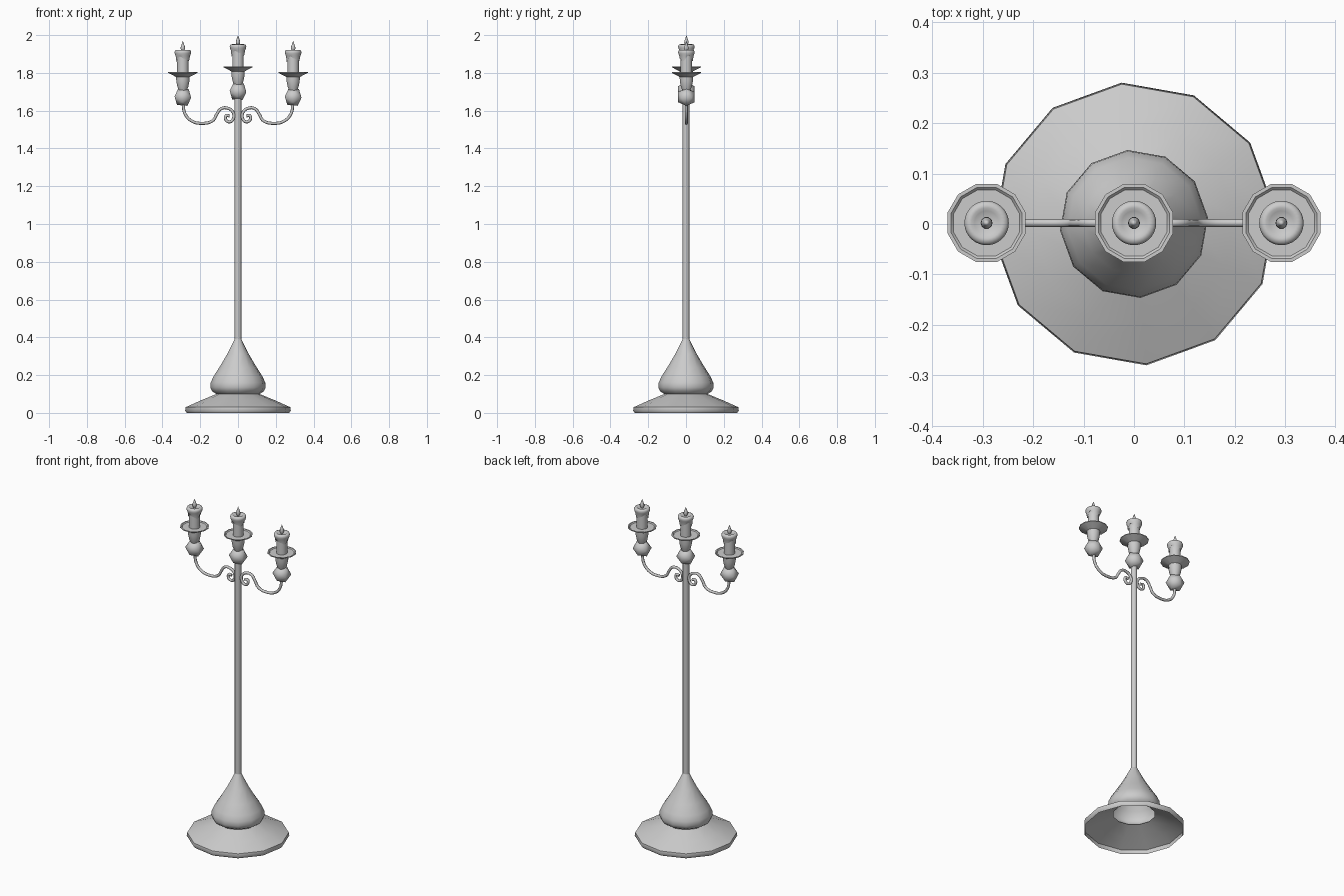
import bpy, bmesh, math
from mathutils import Matrix

if "Cube" in bpy.data.objects:
    bpy.data.objects.remove(bpy.data.objects["Cube"])

metal = bpy.data.materials.new("grey_metal")
GREY = (0.6, 0.6, 0.6, 1)
metal.diffuse_color = GREY
metal.use_nodes = True
metal.node_tree.nodes["Principled BSDF"].inputs["Base Color"].default_value = GREY


def finish(name, bm, loc=(0, 0, 0), angle=50):
    mesh = bpy.data.meshes.new(name)
    bm.to_mesh(mesh)
    bm.free()
    ob = bpy.data.objects.new(name, mesh)
    bpy.context.collection.objects.link(ob)
    ob.location = loc
    mesh.materials.append(metal)
    bpy.ops.object.select_all(action='DESELECT')
    ob.select_set(True)
    bpy.context.view_layer.objects.active = ob
    bpy.ops.object.shade_smooth_by_angle(angle=math.radians(angle))
    return ob


def lathe(name, profile, sides, turn=0, loc=(0, 0, 0), angle=50, warp=None):
    """Revolve (radius, height) points listed bottom to top on the outside."""
    bm = bmesh.new()
    rings = []
    for i, (r, z) in enumerate(profile):
        if r == 0:
            rings.append([bm.verts.new((0, 0, z))] * sides)
            continue
        ring = []
        for k in range(sides):
            a = math.radians(turn) + math.tau * k / sides
            dz = warp(a) if warp and i == 0 else 0
            ring.append(bm.verts.new((r * math.cos(a), r * math.sin(a), z + dz)))
        rings.append(ring)
    for low, high in zip(rings, rings[1:]):
        for k in range(sides):
            n = (k + 1) % sides
            corners = [low[k], low[n], high[n], high[k]]
            bm.faces.new(list(dict.fromkeys(corners)))
    return finish(name, bm, loc, angle)


# Hollow foot and the drop-shaped body above it
lathe("foot", [(.272, 0), (.281, .012), (.278, .03), (.2, .065), (.115, .1)], 12, 5)
lathe("body", [(.115, .1), (.138, .115), (.147, .135), (.145, .16), (.132, .19),
               (.1, .24), (.058, .31), (.018, .39)], 12, 5)

# Pole
lathe("pole", [(.018, .37), (.018, 1.68), (0, 1.68)], 12)


def drips(a):
    return .012 * math.sin(3 * a + .6) + .006 * math.sin(5 * a)


def candle_holder(side, x, z):
    """Bulb, cup, drip plate, candle and flame; z is the plate height."""
    at = (x, .002, z)
    # Low-poly bulb, tipped over
    bm = bmesh.new()
    bmesh.ops.create_icosphere(bm, subdivisions=1, radius=.052,
                               matrix=Matrix.Rotation(math.radians(-27), 4, 'Y'))
    finish(side + "_bulb", bm, (x, .002, z - .13), 60)
    lathe(side + "_cup", [(.022, -.095), (.03, -.075), (.036, -.045), (.037, -.015)],
          12, 15, at)
    lathe(side + "_drip_plate", [(0, -.025), (.034, -.025), (.08, -.002), (.08, .002),
                                 (.073, .002), (.068, -.003), (0, -.003)], 12, 15, at, 25)
    lathe(side + "_candle", [(.03, -.005), (.03, .1)], 24, 0, at)
    lathe(side + "_melted_wax", [(.035, .072), (.038, .088), (.043, .1), (.044, .11),
                                 (.04, .118), (.03, .12), (.024, .115), (0, .113)],
          30, 0, at, 60, drips)
    lathe(side + "_flame", [(.005, .11), (.012, .126), (.011, .137), (.006, .151),
                            (0, .168)], 10, 0, at, 60)


candle_holder("middle", 0, 1.832)
candle_holder("left", .292, 1.802)
candle_holder("right", -.292, 1.802)

# Scrolled arms, curling in beside the pole
PATH = [(.29, 1.64), (.282, 1.587), (.248, 1.547), (.185, 1.533), (.133, 1.548),
        (.112, 1.582), (.09, 1.61), (.058, 1.614), (.028, 1.594), (.023, 1.563),
        (.043, 1.541), (.065, 1.553), (.062, 1.574), (.044, 1.572)]
for side, sign in (("left", 1), ("right", -1)):
    curve = bpy.data.curves.new(side + "_arm", 'CURVE')
    curve.dimensions = '3D'
    curve.bevel_depth = .008
    curve.bevel_resolution = 2
    curve.resolution_u = 5
    curve.use_fill_caps = True
    spline = curve.splines.new('BEZIER')
    spline.bezier_points.add(len(PATH) - 1)
    for point, (x, z) in zip(spline.bezier_points, PATH):
        point.co = (sign * x, .002, z)
        point.handle_left_type = point.handle_right_type = 'AUTO'
    curve.materials.append(metal)
    arm = bpy.data.objects.new(side + "_arm", curve)
    bpy.context.collection.objects.link(arm)
